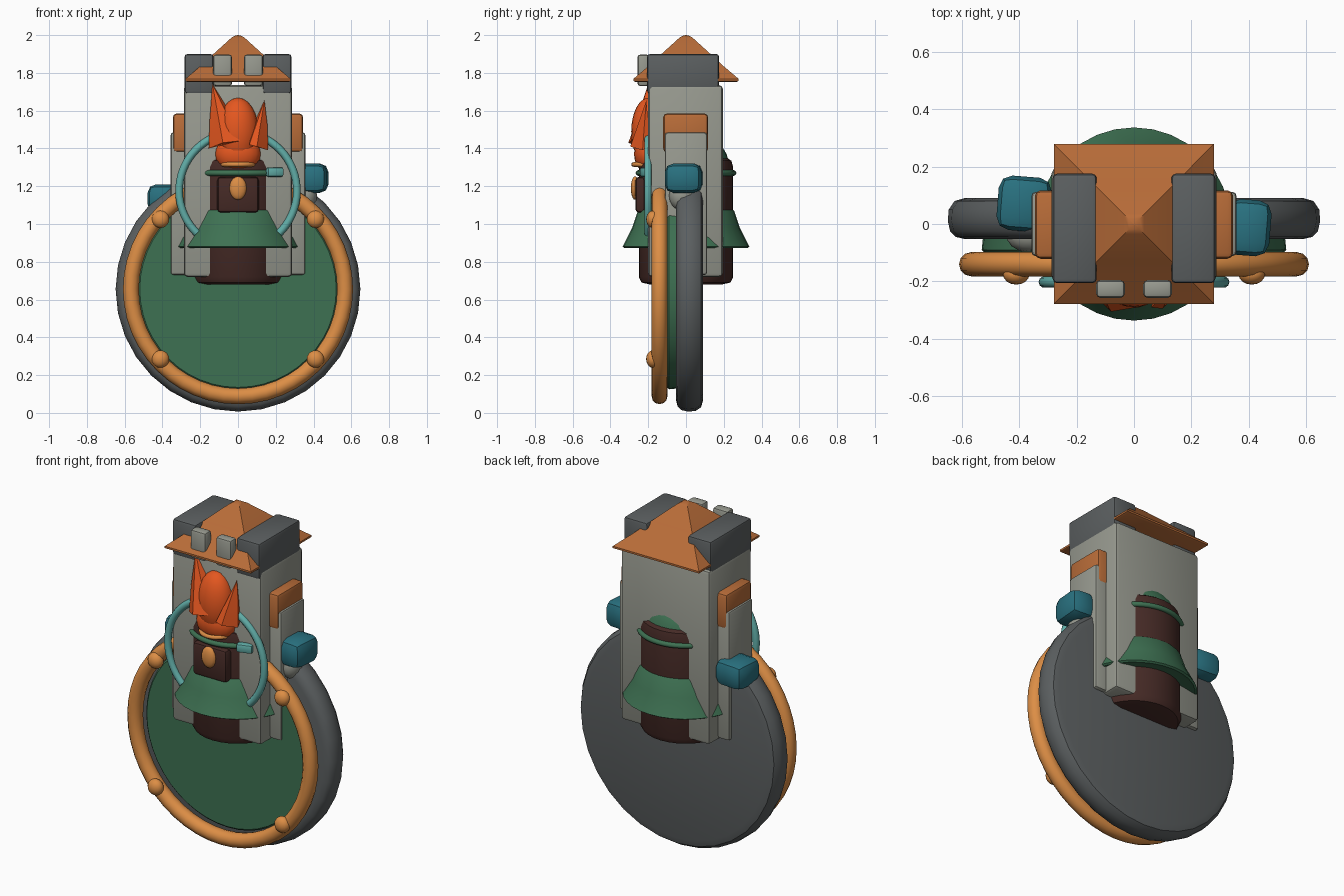
import bpy, bmesh, math
from mathutils import Matrix, Vector

if "Cube" in bpy.data.objects:
    bpy.data.objects.remove(bpy.data.objects["Cube"])


def material(name, rgb):
    m = bpy.data.materials.new(name)
    m.diffuse_color = (*rgb, 1)
    m.use_nodes = True
    m.node_tree.nodes["Principled BSDF"].inputs["Base Color"].default_value = m.diffuse_color
    return m


STONE = material("light grey stone", (0.31, 0.32, 0.275))
SLATE = material("dark grey", (0.105, 0.115, 0.118))
ROOF = material("burnt orange", (0.48, 0.15, 0.04))
GOLD = material("golden orange", (0.72, 0.27, 0.06))
GREEN = material("green", (0.048, 0.165, 0.085))
TEAL = material("deep teal", (0.022, 0.165, 0.215))
AQUA = material("pale teal", (0.12, 0.42, 0.39))
BROWN = material("dark brown", (0.06, 0.023, 0.019))
FLAME = material("red orange", (0.78, 0.095, 0.014))


def finish(bm, name, mat, angle=35):
    bmesh.ops.recalc_face_normals(bm, faces=bm.faces[:])
    me = bpy.data.meshes.new(name)
    bm.to_mesh(me)
    bm.free()
    me.materials.append(mat)
    me.shade_smooth()
    me.set_sharp_from_angle(angle=math.radians(angle))
    ob = bpy.data.objects.new(name, me)
    bpy.context.collection.objects.link(ob)
    return ob


def box(name, mat, lo, hi, bevel=0.015, segments=2, turn=0):
    """Rounded box between two corners, turned about its own upright axis."""
    lo, hi = Vector(lo), Vector(hi)
    bm = bmesh.new()
    bmesh.ops.create_cube(bm, size=1)
    bmesh.ops.scale(bm, vec=hi - lo, verts=bm.verts)
    bmesh.ops.bevel(bm, geom=bm.edges[:], offset=bevel, segments=segments,
                    profile=0.5, affect='EDGES')
    bmesh.ops.rotate(bm, matrix=Matrix.Rotation(turn, 3, 'Z'), verts=bm.verts)
    bmesh.ops.translate(bm, vec=(lo + hi) / 2, verts=bm.verts)
    return finish(bm, name, mat)


def ball(name, mat, centre, radii, u=20, v=12):
    bm = bmesh.new()
    bmesh.ops.create_uvsphere(bm, u_segments=u, v_segments=v, radius=1)
    bmesh.ops.scale(bm, vec=radii, verts=bm.verts)
    bmesh.ops.translate(bm, vec=centre, verts=bm.verts)
    return finish(bm, name, mat)


def lathe(name, mat, profile, sides=32, start=0.0, facing=False, centre=(0, 0, 0), angle=35):
    """Turn (radius, height) points round z, or round y when facing the front."""
    bm = bmesh.new()
    rings = []
    for r, h in profile:
        rings.append([bm.verts.new((r * math.cos(start + math.tau * i / sides),
                                    r * math.sin(start + math.tau * i / sides), h))
                      for i in range(sides)])
    for a, b in zip(rings, rings[1:]):
        for i in range(sides):
            j = (i + 1) % sides
            bm.faces.new((a[i], a[j], b[j], b[i]))
    bm.faces.new(rings[0])
    bm.faces.new(rings[-1])
    if facing:
        bmesh.ops.rotate(bm, matrix=Matrix.Rotation(math.pi / 2, 3, 'X'), verts=bm.verts)
    bmesh.ops.translate(bm, vec=centre, verts=bm.verts)
    return finish(bm, name, mat, angle)


def hoop(name, mat, centre, major, minor, a0=0.0, a1=math.tau, flat=False, steps=48, sides=12):
    """Round tube bent along an arc, upright facing the front or lying flat."""
    closed = a1 - a0 > math.tau - 0.01
    n = steps if closed else steps + 1
    bm = bmesh.new()
    rings = []
    for i in range(n):
        a = a0 + (a1 - a0) * i / steps
        ring = []
        for k in range(sides):
            t = math.tau * k / sides
            r, d = major + minor * math.cos(t), minor * math.sin(t)
            p = (r * math.cos(a), r * math.sin(a), d) if flat else (r * math.cos(a), d, r * math.sin(a))
            ring.append(bm.verts.new(Vector(p) + Vector(centre)))
        rings.append(ring)
    for i in range(n if closed else n - 1):
        a, b = rings[i], rings[(i + 1) % n]
        for k in range(sides):
            bm.faces.new((a[k], a[(k + 1) % sides], b[(k + 1) % sides], b[k]))
    if not closed:
        bm.faces.new(rings[0])
        bm.faces.new(rings[-1])
    return finish(bm, name, mat, 50)


def blade(name, mat, base, tip):
    """Flame tongue: base points joined to a single tip."""
    bm = bmesh.new()
    for p in base + [tip]:
        bm.verts.new(p)
    bmesh.ops.convex_hull(bm, input=bm.verts[:])
    return finish(bm, name, mat)


# Big wheel shield: slate wheel, green face, golden rim and studs
Z = 0.655
lathe("wheel", SLATE, [(0.59, -0.09), (0.625, -0.08), (0.645, -0.05), (0.648, -0.01),
                       (0.64, 0.025), (0.62, 0.045), (0.59, 0.052)], 32, facing=True, centre=(0, 0, Z))
lathe("wheel_face", GREEN, [(0.525, 0.04), (0.53, 0.09), (0.52, 0.10)], 48, facing=True, centre=(0, 0, Z))
hoop("wheel_rim", GOLD, (0, -0.14, Z), 0.567, 0.042)
for s in (-1, 1):
    for z in (0.285, 1.025):
        ball("rim_stud", GOLD, (s * 0.41, -0.175, z), (0.046, 0.036, 0.046), 16, 10)

# Tower body
box("tower", STONE, (-0.287, -0.2, 0.72), (0.287, 0.195, 1.735), 0.02)
for s in (-1, 1):
    x0, x1 = sorted((s * 0.2, s * 0.357))
    box("side_panel", STONE, (x0, -0.112, 0.73), (x1, 0.112, 1.485), 0.015)
    x0, x1 = sorted((s * 0.2, s * 0.345))
    box("side_trim", ROOF, (x0, -0.121, 1.38), (x1, 0.117, 1.585), 0.02)
    x0, x1 = sorted((s * 0.13, s * 0.283))
    box("roof_block", SLATE, (x0, -0.206, 1.69), (x1, 0.175, 1.9), 0.015)
    x0, x1 = sorted((s * 0.032, s * 0.132))
    box("battlement", STONE, (x0, -0.257, 1.73), (x1, -0.195, 1.897), 0.015)

# Pyramid roof
lathe("roof", ROOF, [(r * math.sqrt(2), h) for r, h in
                     ((0.268, 1.752), (0.279, 1.757), (0.279, 1.768), (0.20, 1.835), (0.13, 1.9),
                      (0.035, 1.986), (0.018, 1.996), (0.003, 2.0))], 4, math.pi / 4, angle=25)

# Barrel running through the tower, with skirt, band and cap
lathe("barrel", BROWN, [(0.19, 0.68), (0.235, 0.69), (0.25, 0.72), (0.25, 1.30),
                        (0.24, 1.335), (0.21, 1.355)], 32)
lathe("barrel_cap", GREEN, [(0.225, 1.335), (0.215, 1.37), (0.185, 1.42), (0.12, 1.47)], 32)
lathe("skirt", GREEN, [(0.25, 0.89), (0.325, 0.873), (0.336, 0.88), (0.325, 0.90),
                       (0.285, 0.98), (0.255, 1.07), (0.245, 1.08)], 32)
hoop("barrel_band", GREEN, (0, 0, 1.27), 0.252, 0.015, flat=True, sides=8)
box("front_flap", BROWN, (-0.11, -0.268, 1.06), (0.11, -0.2, 1.25), 0.02)
ball("pendant", GOLD, (0, -0.27, 1.19), (0.045, 0.022, 0.062), 16, 10)
box("band_clasp", AQUA, (0.15, -0.235, 1.25), (0.24, -0.19, 1.30), 0.012, turn=0.3)

# Open hoop on the tower front
hoop("front_hoop", AQUA, (0, -0.202, 1.175), 0.312, 0.02,
     math.radians(-46), math.radians(226), sides=10)

# Flame with a bulb and two tongues
ball("flame_bulb", FLAME, (0, -0.2, 1.49), (0.108, 0.09, 0.178))
ball("flame_bowl", FLAME, (0, -0.2, 1.37), (0.12, 0.075, 0.1))
hoop("flame_collar", GOLD, (0, -0.19, 1.315), 0.088, 0.012, flat=True, steps=24, sides=8)
blade("left_tongue", FLAME, [(-0.155, -0.23, 1.40), (-0.14, -0.19, 1.42), (0.01, -0.29, 1.44),
                             (-0.08, -0.305, 1.43), (-0.06, -0.2, 1.62), (-0.15, -0.22, 1.55)],
      (-0.135, -0.2, 1.74))
blade("right_tongue", FLAME, [(0.16, -0.23, 1.39), (0.15, -0.19, 1.42), (0.06, -0.29, 1.42),
                              (0.10, -0.295, 1.41), (0.08, -0.2, 1.52), (0.155, -0.22, 1.53)],
      (0.14, -0.21, 1.655))

# Fists and grey forearms
box("right_fist", TEAL, (0.32, -0.11, 1.165), (0.475, 0.085, 1.32), 0.045, 2, turn=-0.08)
box("left_fist", TEAL, (-0.475, -0.025, 1.06), (-0.29, 0.165, 1.21), 0.045, 2, turn=-0.08)
ball("right_forearm", STONE, (0.36, -0.02, 1.15), (0.06, 0.07, 0.08), 14, 8)
ball("left_forearm", STONE, (-0.36, -0.04, 1.01), (0.085, 0.06, 0.065), 14, 8)
